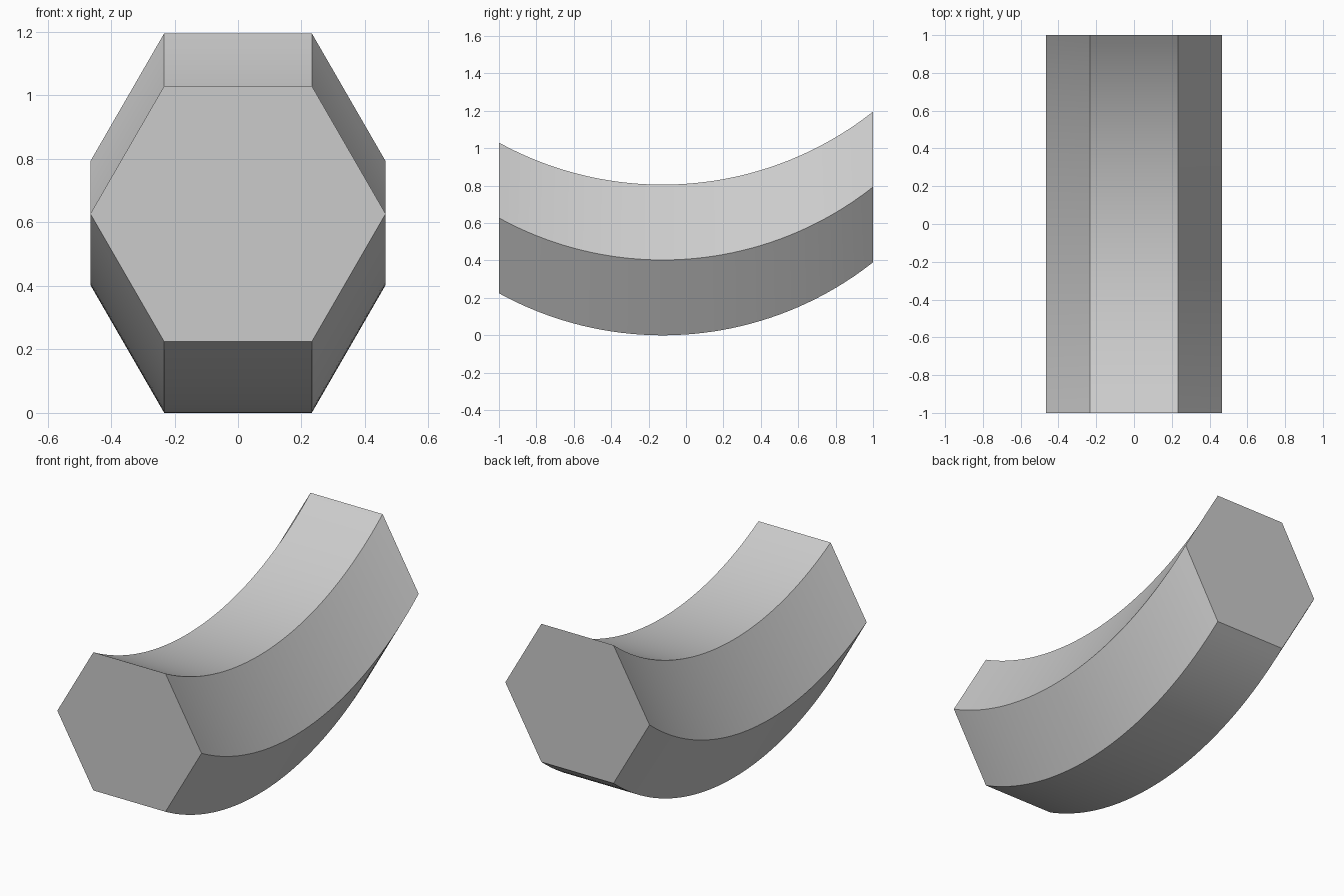
import bpy
import bmesh
from math import sqrt, cos, sin, pi

# Remove the default cube
cube = bpy.data.objects.get("Cube")
if cube:
    bpy.data.objects.remove(cube, do_unlink=True)

SIDES, STEPS = 6, 40
RADIUS = 0.465          # hexagon corner radius
ARC_R, LOW_Y = 1.817, -0.125   # sweep arc and its lowest point
HALF_H = RADIUS * sin(pi / 3)

# One grey material
grey = bpy.data.materials.new("plain_grey")
grey.use_nodes = True
colour = (0.6, 0.6, 0.6, 1)
grey.diffuse_color = colour
grey.node_tree.nodes["Principled BSDF"].inputs["Base Color"].default_value = colour


def arc_height(y):
    return ARC_R - sqrt(ARC_R ** 2 - (y - LOW_Y) ** 2)


# Upright hexagon sections carried along the arc
bm = bmesh.new()
rings = []
for i in range(STEPS + 1):
    y = -1 + 2 * i / STEPS
    z = HALF_H + arc_height(y)
    rings.append([bm.verts.new((RADIUS * cos(2 * pi * k / SIDES), y,
                                z + RADIUS * sin(2 * pi * k / SIDES)))
                  for k in range(SIDES)])

# Side walls and flat end caps
for a, b in zip(rings, rings[1:]):
    for k in range(SIDES):
        n = (k + 1) % SIDES
        bm.faces.new((a[k], a[n], b[n], b[k]))
bm.faces.new(rings[0])
bm.faces.new(rings[-1])
bmesh.ops.recalc_face_normals(bm, faces=bm.faces)

mesh = bpy.data.meshes.new("curved_hexagonal_bar")
bm.to_mesh(mesh)
bm.free()
mesh.materials.append(grey)
bar = bpy.data.objects.new("curved_hexagonal_bar", mesh)
bpy.context.collection.objects.link(bar)

# Smooth along the arc, sharp along the hexagon edges
bpy.ops.object.select_all(action="DESELECT")
bar.select_set(True)
bpy.context.view_layer.objects.active = bar
bpy.ops.object.shade_smooth_by_angle(angle=pi / 6)
